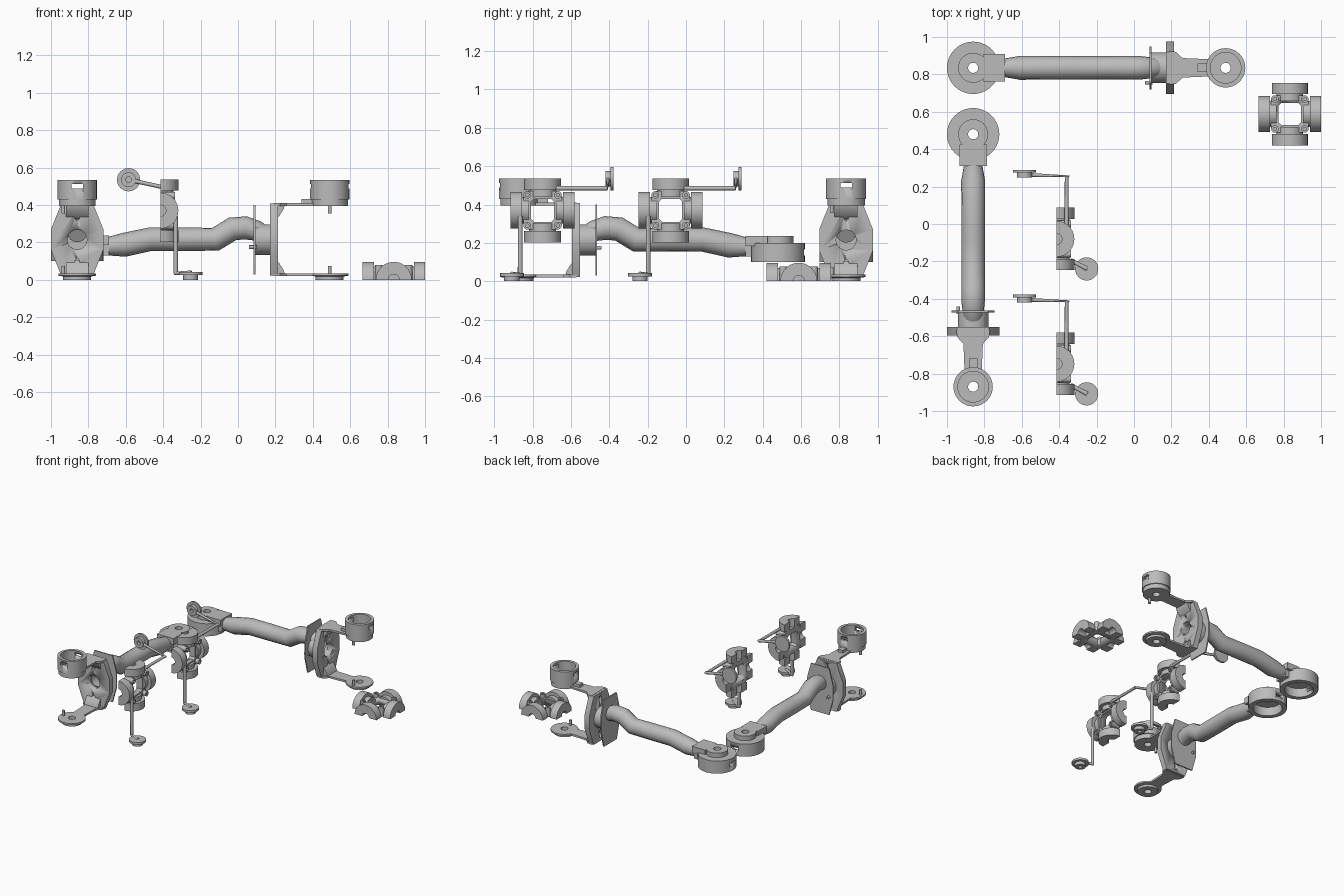
import bpy, bmesh
from math import pi, cos, sin
from mathutils import Matrix, Vector

if "Cube" in bpy.data.objects:
    bpy.data.objects.remove(bpy.data.objects["Cube"], do_unlink=True)

grey = bpy.data.materials.new("machined_grey")
grey.use_nodes = True
grey.diffuse_color = (0.5, 0.5, 0.5, 1)
grey.node_tree.nodes["Principled BSDF"].inputs["Base Color"].default_value = (0.5, 0.5, 0.5, 1)

# Matrices that turn a local z axis towards x or y (cyclic swaps keep handedness)
TO_X = Matrix(((0, 0, 1, 0), (1, 0, 0, 0), (0, 1, 0, 0), (0, 0, 0, 1)))
TO_Y = Matrix(((0, 1, 0, 0), (0, 0, 1, 0), (1, 0, 0, 0), (0, 0, 0, 1)))
UP = Matrix()
move = Matrix.Translation


def finish(name, mesh, m):
    mesh.transform(m)
    mesh.materials.clear()
    mesh.materials.append(grey)
    obj = bpy.data.objects.new(name, mesh)
    bpy.context.collection.objects.link(obj)
    bpy.ops.object.select_all(action='DESELECT')
    obj.select_set(True)
    bpy.context.view_layer.objects.active = obj
    bpy.ops.object.shade_smooth_by_angle(angle=0.6)
    return obj


def from_bmesh(name, bm, m):
    bmesh.ops.recalc_face_normals(bm, faces=bm.faces)
    mesh = bpy.data.meshes.new(name)
    bm.to_mesh(mesh)
    bm.free()
    return finish(name, mesh, m)


def lathe(name, profile, m, segs=40):
    """Spin a closed (radius, height) section about local z."""
    bm = bmesh.new()
    rings = [[bm.verts.new((r * cos(2 * pi * i / segs), r * sin(2 * pi * i / segs), z))
              for r, z in profile] for i in range(segs)]
    n = len(profile)
    for i in range(segs):
        a, b = rings[i], rings[(i + 1) % segs]
        for j in range(n):
            k = (j + 1) % n
            bm.faces.new((a[j], b[j], b[k], a[k]))
    return from_bmesh(name, bm, m)


def tube(name, inner, outer, lo, hi, m, segs=40):
    return lathe(name, [(inner, lo), (outer, lo), (outer, hi), (inner, hi)], m, segs)


def prism(name, outline, lo, hi, m):
    """Extrude a flat outline along local z."""
    bm = bmesh.new()
    face = bm.faces.new([bm.verts.new((x, y, lo)) for x, y in outline])
    top = bmesh.ops.extrude_face_region(bm, geom=[face])
    verts = [v for v in top["geom"] if isinstance(v, bmesh.types.BMVert)]
    bmesh.ops.translate(bm, verts=verts, vec=(0, 0, hi - lo))
    return from_bmesh(name, bm, m)


def arc(r, a, b, n=20, sx=1, sy=1):
    return [(sx * r * cos(a + (b - a) * i / n), sy * r * sin(a + (b - a) * i / n)) for i in range(n + 1)]


def disc(name, r, lo, hi, m, sx=1, sy=1):
    return prism(name, arc(r, 0, 2 * pi, 32, sx, sy)[:-1], lo, hi, m)


def box(name, x, y, z, m):
    return prism(name, [(x[0], y[0]), (x[1], y[0]), (x[1], y[1]), (x[0], y[1])], z[0], z[1], m)


def rod(name, points, radii, m, kind='POLY'):
    """Round bar through points, with a radius at each one."""
    curve = bpy.data.curves.new(name, 'CURVE')
    curve.dimensions = '3D'
    curve.bevel_depth, curve.bevel_resolution, curve.use_fill_caps = 1, 6, True
    s = curve.splines.new(kind)
    if kind == 'NURBS':
        s.use_endpoint_u, s.order_u, s.resolution_u = True, 3, 6
    s.points.add(len(points) - 1)
    for p, co, r in zip(s.points, points, radii):
        p.co, p.radius = (*co, 1), r
    tmp = bpy.data.objects.new(name + "_path", curve)
    bpy.context.collection.objects.link(tmp)
    mesh = bpy.data.meshes.new_from_object(tmp.evaluated_get(bpy.context.evaluated_depsgraph_get()))
    bpy.data.objects.remove(tmp, do_unlink=True)
    return finish(name, mesh, m)


def cut(obj, cutters):
    for c in cutters:
        mod = obj.modifiers.new("cut", 'BOOLEAN')
        mod.operation, mod.solver, mod.object = 'DIFFERENCE', 'EXACT', c
        bpy.context.view_layer.objects.active = obj
        bpy.ops.object.modifier_apply(modifier=mod.name)
        bpy.data.objects.remove(c, do_unlink=True)


def octagon(w, top, flat, shoulder):
    return [(w, -shoulder), (w, shoulder), (flat, top), (-flat, top),
            (-w, shoulder), (-w, -shoulder), (-flat, -top), (flat, -top)]


def steering_arm(m):
    base, end, axle = m @ move((-.86, 0, 0)), m @ move((.49, 0, 0)), m @ move((0, 0, .215)) @ TO_X
    # Elbow housing, open below, with a raised boss
    cup = lathe("elbow_housing", [(.027, .17), (.105, .17), (.105, .1), (.14, .1), (.14, .2),
                                  (.08, .2), (.08, .236), (.027, .236)], base)
    cut(cup, [box("slot_cutter", (-.2, -.08), (-.03, .03), (.135, .165), base)])
    box("elbow_clamp", (-.805, -.69), (-.073, .073), (.185, .236), m)
    box("elbow_clamp_lower", (-.722, -.69), (-.05, .05), (.13, .19), m)
    # Bent pipe
    rod("pipe", [(-.72, 0, .18), (-.69, 0, .18), (-.61, 0, .187), (-.47, 0, .217), (-.3, 0, .217),
                 (-.12, 0, .217), (-.03, 0, .272), (.04, 0, .278), (.1, 0, .262), (.13, 0, .245)],
        [.048, .05, .064, .063, .063, .063, .063, .062, .055, .05], m)
    # Flange with hub and slotted yoke plate
    thin = prism("shield_plate", octagon(.115, .186, .08, .06), .083, .093, axle)
    tube("hub", .055, .082, .09, .18, axle)
    plate = prism("yoke_plate", octagon(.14, .193, .085, .055), .172, .215, axle)
    cut(plate, [disc("bore_cutter", .052, .1, .3, axle)] +
        [disc("slit_cutter", .034, .1, .3, axle @ move((0, s * .135, 0)), sx=.45) for s in (1, -1)])
    disc("stub_pin", .01, .06, .1, axle @ move((-.08, -.04, 0)))
    # Fork arms and their corner gussets
    arm = [(.19, -.09), (.225, -.085), (.26, -.052), (.43, -.045),
           (.43, .045), (.26, .052), (.225, .085), (.19, .09)]
    for name, lo, hi, s in (("upper", .395, .41, 1), ("lower", .02, .035, -1)):
        prism(name + "_fork_arm", arm, lo, hi, m)
        z = .215 + s * .185
        prism(name + "_gusset", [(z, .2), (z, .25), (z - s * .02, .245), (z - s * .06, .22), (z - s * .075, .2)],
              -.06, .06, m @ TO_Y)
        pin = (.355, .4) if s > 0 else (.03, .075)
        disc(name + "_pin", .01, *pin, end @ move((0, -.075, 0)))
    # Upper cup and lower pivot
    cup = lathe("upper_cup", [(.027, .395), (.098, .395), (.098, .43), (.105, .43), (.105, .535),
                              (.082, .535), (.082, .43), (.027, .43)], end)
    cut(cup, [box("slot_cutter", (-.2, .2), (-.03, .03), (.488, .513), end)])
    box("cup_stop", (-.15, -.095), (-.022, .022), (.4, .432), end)
    lathe("lower_pivot", [(.027, 0), (.075, 0), (.075, .018), (.1, .022), (.1, .035), (.027, .035)], end)


def cross_bracket(m):
    # Square centre frame with an open octagonal middle
    frame = prism("cross_frame", octagon(.1, .1, .075, .075), 0, .05, m)
    cut(frame, [prism("window_cutter", octagon(.06, .06, .045, .045), -.1, .2, m)])
    for i in range(4):
        q = m @ Matrix.Rotation(i * pi / 2, 4, 'Z')
        # Half-round bearing caps: local z runs outward, flat side down
        out = q @ TO_X @ Matrix.Rotation(0, 4, 'Z')
        for name, r, lo, hi in (("bearing_cap", .096, .107, .167), ("cap_neck", .07, .07, .108)):
            prism(name, arc(r, 0, pi) + arc(.03, pi, 0, 10), lo, hi, out)
        tube("bolt_sleeve", .009, .02, 0, .078, q @ move((.08, .08, 0)), 16)


def control_link(m):
    cross_bracket(m @ move((-.415, -.08, .37)) @ TO_X)
    # Sideways rod and upright pad
    rod("upper_rod", [(-.36, -.01, .485), (-.36, .25, .485), (-.355, .255, .485), (-.56, .262, .53)],
        [.011] * 4, m)
    pad = m @ move((-.585, 0, .535)) @ TO_Y
    disc("upper_pad", .062, .275, .29, pad)
    tube("upper_pad_hub", .015, .04, .248, .276, pad, 24)
    # Drop rod and flat pad
    rod("drop_rod", [(-.333, -.197, .34), (-.333, -.197, .04), (-.332, -.197, .035), (-.25, -.24, .038)],
        [.012] * 4, m)
    pad = m @ move((-.253, -.24, 0))
    disc("lower_pad", .062, .025, .042, pad)
    tube("lower_pad_hub", .015, .04, 0, .026, pad, 24)


steering_arm(move((0, .835, 0)))
steering_arm(move((-.86, -.38, 0)) @ Matrix.Rotation(-pi / 2, 4, 'Z'))
cross_bracket(move((.833, .588, 0)))
for shift in (0, -.668):
    control_link(move((0, shift, 0)))
